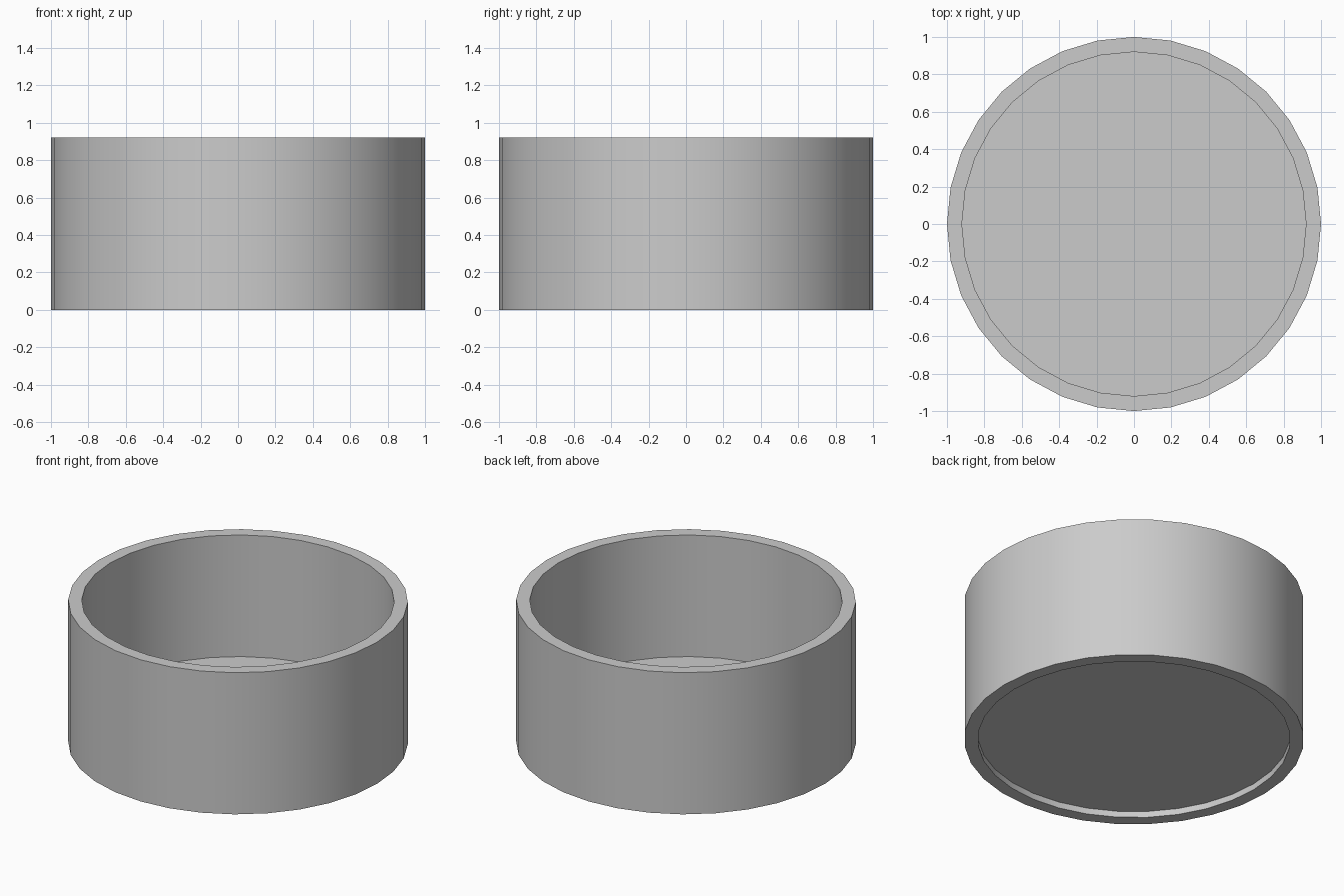
import bpy, bmesh
from math import cos, sin, pi, radians

if "Cube" in bpy.data.objects:
    bpy.data.objects.remove(bpy.data.objects["Cube"])

SIDES = 32
# Wall cross-section (radius, z): recessed underside -> foot -> outside -> rim -> inside floor
PROFILE = [(0.92, 0.04), (0.92, 0.0), (1.0, 0.0),
           (1.0, 0.92), (0.92, 0.92), (0.92, 0.13)]

bm = bmesh.new()
rings = [[bm.verts.new((r * cos(2 * pi * i / SIDES), r * sin(2 * pi * i / SIDES), z))
          for i in range(SIDES)] for r, z in PROFILE]

# Walls between consecutive rings
for a, b in zip(rings, rings[1:]):
    for i in range(SIDES):
        j = (i + 1) % SIDES
        bm.faces.new((a[i], a[j], b[j], b[i]))

# Floor: underside and inside face
bm.faces.new(rings[0][::-1])
bm.faces.new(rings[-1])
bmesh.ops.recalc_face_normals(bm, faces=bm.faces)

mesh = bpy.data.meshes.new("round_dish")
bm.to_mesh(mesh)
bm.free()
dish = bpy.data.objects.new("round_dish", mesh)
bpy.context.collection.objects.link(dish)

# Smooth round walls, sharp rims
bpy.context.view_layer.objects.active = dish
dish.select_set(True)
bpy.ops.object.shade_smooth_by_angle(angle=radians(30))
